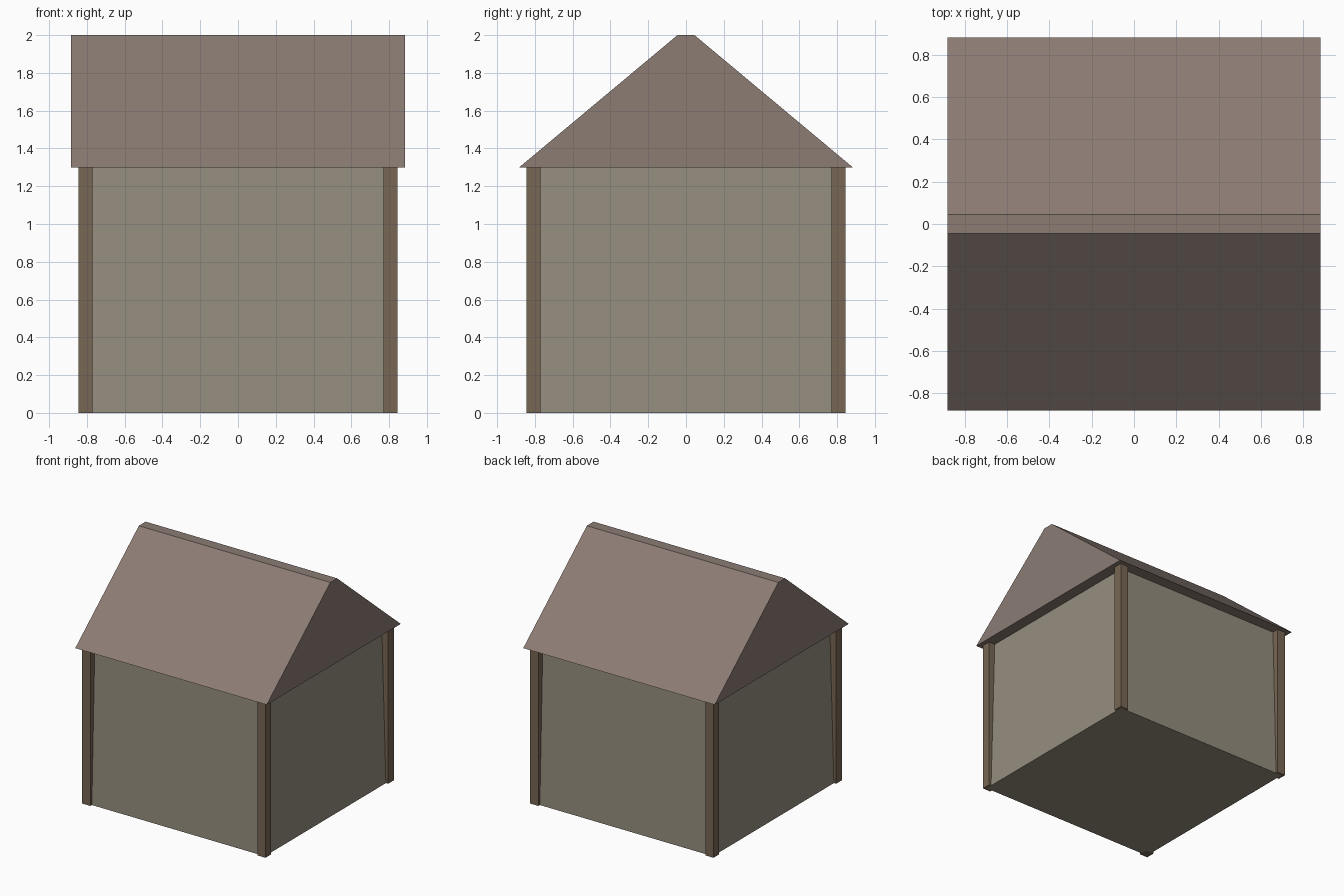
import bpy, bmesh

if "Cube" in bpy.data.objects:
    bpy.data.objects.remove(bpy.data.objects["Cube"])


def material(name, rgb):
    m = bpy.data.materials.new(name)
    m.diffuse_color = (*rgb, 1)
    m.use_nodes = True
    m.node_tree.nodes["Principled BSDF"].inputs["Base Color"].default_value = m.diffuse_color
    return m


def frustum(name, bottom, top, z0, z1, mat, centre=(0, 0)):
    """Four-sided block; bottom and top are (half x, half y)."""
    bm = bmesh.new()
    bmesh.ops.create_cube(bm, size=2)
    for v in bm.verts:
        hx, hy = top if v.co.z > 0 else bottom
        v.co = (centre[0] + v.co.x * hx, centre[1] + v.co.y * hy,
                z1 if v.co.z > 0 else z0)
    me = bpy.data.meshes.new(name)
    bm.to_mesh(me)
    bm.free()
    me.materials.append(mat)
    ob = bpy.data.objects.new(name, me)
    bpy.context.collection.objects.link(ob)
    return ob


plaster = material("plaster", (0.30, 0.27, 0.21))
timber = material("timber", (0.19, 0.135, 0.09))
shingle = material("shingle", (0.26, 0.20, 0.175))

EAVES = 1.3

# Walls, leaning slightly inward toward the eaves
frustum("walls", (0.825, 0.825), (0.787, 0.787), 0, EAVES, plaster)

# Upright corner posts
for side, sx in (("left", -1), ("right", 1)):
    for end, sy in (("front", -1), ("back", 1)):
        frustum(f"{end}_{side}_post", (0.0375, 0.0375), (0.0375, 0.0375),
                0, EAVES, timber, (sx * 0.8075, sy * 0.8075))

# Gable roof with a narrow flat ridge
frustum("roof", (0.883, 0.883), (0.883, 0.045), EAVES, 2.0, shingle)
